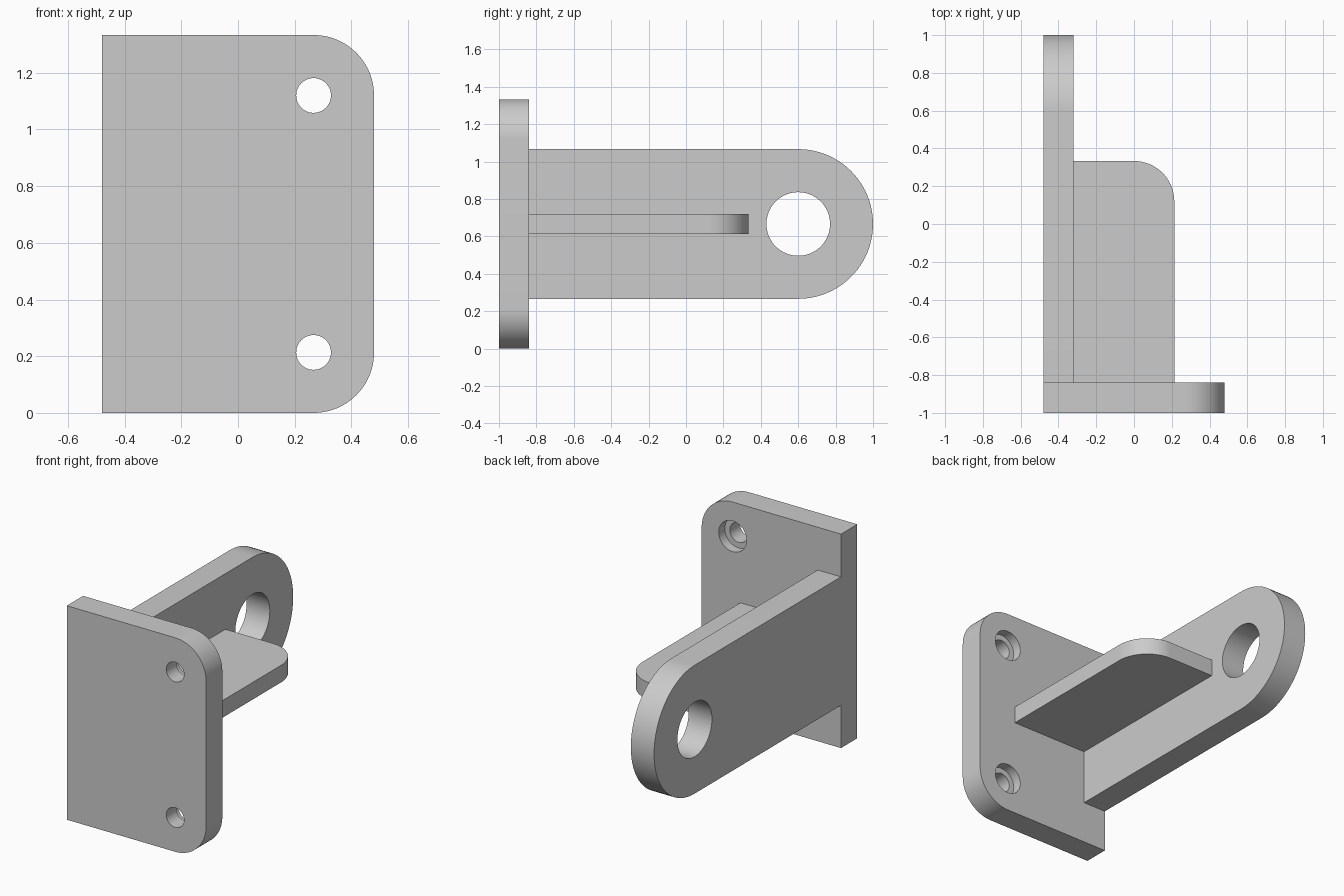
import bpy, bmesh
from math import sin, cos, pi
from mathutils import Vector

if "Cube" in bpy.data.objects:
    bpy.data.objects.remove(bpy.data.objects["Cube"])

T = 0.16          # plate and arm thickness
X0, X1 = -0.48, 0.48
H = 1.3333
MID = H / 2


def arc(cx, cy, r, a0, a1, n):
    return [(cx + r * cos(a0 + (a1 - a0) * i / n),
             cy + r * sin(a0 + (a1 - a0) * i / n)) for i in range(n + 1)]


def prism(name, points, to3d, offset):
    """Extrude a flat profile, placed by to3d, along offset."""
    bm = bmesh.new()
    face = bm.faces.new([bm.verts.new(to3d(*p)) for p in points])
    ext = bmesh.ops.extrude_face_region(bm, geom=[face])
    verts = [v for v in ext["geom"] if isinstance(v, bmesh.types.BMVert)]
    bmesh.ops.translate(bm, vec=Vector(offset), verts=verts)
    bmesh.ops.recalc_face_normals(bm, faces=bm.faces)
    me = bpy.data.meshes.new(name)
    bm.to_mesh(me)
    bm.free()
    ob = bpy.data.objects.new(name, me)
    bpy.context.collection.objects.link(ob)
    return ob


def combine(target, other, operation):
    mod = target.modifiers.new(operation, 'BOOLEAN')
    mod.operation, mod.solver, mod.object = operation, 'EXACT', other
    other.hide_render = True
    bpy.context.view_layer.objects.active = target
    bpy.ops.object.modifier_apply(modifier=mod.name)
    bpy.data.objects.remove(other)


# Mounting plate with two rounded corners
R = 0.2133
outline = ([(X0, 0)] + arc(X1 - R, R, R, -pi / 2, 0, 24)
           + arc(X1 - R, H - R, R, 0, pi / 2, 24) + [(X0, H)])
bracket = prism("bracket", outline, lambda x, z: (x, -1, z), (0, T, 0))

# Arm with a round end
outline = [(-0.92, MID - 0.4)] + arc(0.6, MID, 0.4, -pi / 2, pi / 2, 48) + [(-0.92, MID + 0.4)]
arm = prism("arm", outline, lambda y, z: (X0, y, z), (T, 0, 0))
combine(bracket, arm, 'UNION')

# Flat stiffening rib with one rounded corner
outline = [(-0.4, -0.92), (0.2133, -0.92)] + arc(0, 0.12, 0.2133, 0, pi / 2, 24) + [(-0.4, 0.3333)]
rib = prism("rib", outline, lambda x, y: (x, y, 0.6133), (0, 0, 0.1067))
combine(bracket, rib, 'UNION')

# Pivot hole through the arm
hole = prism("pivot_cutter", arc(0.6, MID, 0.17, 0, 2 * pi, 64)[:-1],
             lambda y, z: (-0.6, y, z), (0.5, 0, 0))
combine(bracket, hole, 'DIFFERENCE')

# Screw holes, counterbored from the back
for z in (R, H - R):
    for r, y in ((0.0613, -1.1), (0.096, -0.9)):
        hole = prism("screw_cutter", arc(X1 - R, z, r, 0, 2 * pi, 48)[:-1],
                     lambda x, zz: (x, y, zz), (0, 0.22, 0))
        combine(bracket, hole, 'DIFFERENCE')

bpy.ops.object.select_all(action='DESELECT')
bracket.select_set(True)
bpy.context.view_layer.objects.active = bracket
bpy.ops.object.shade_smooth_by_angle(angle=pi / 6)
